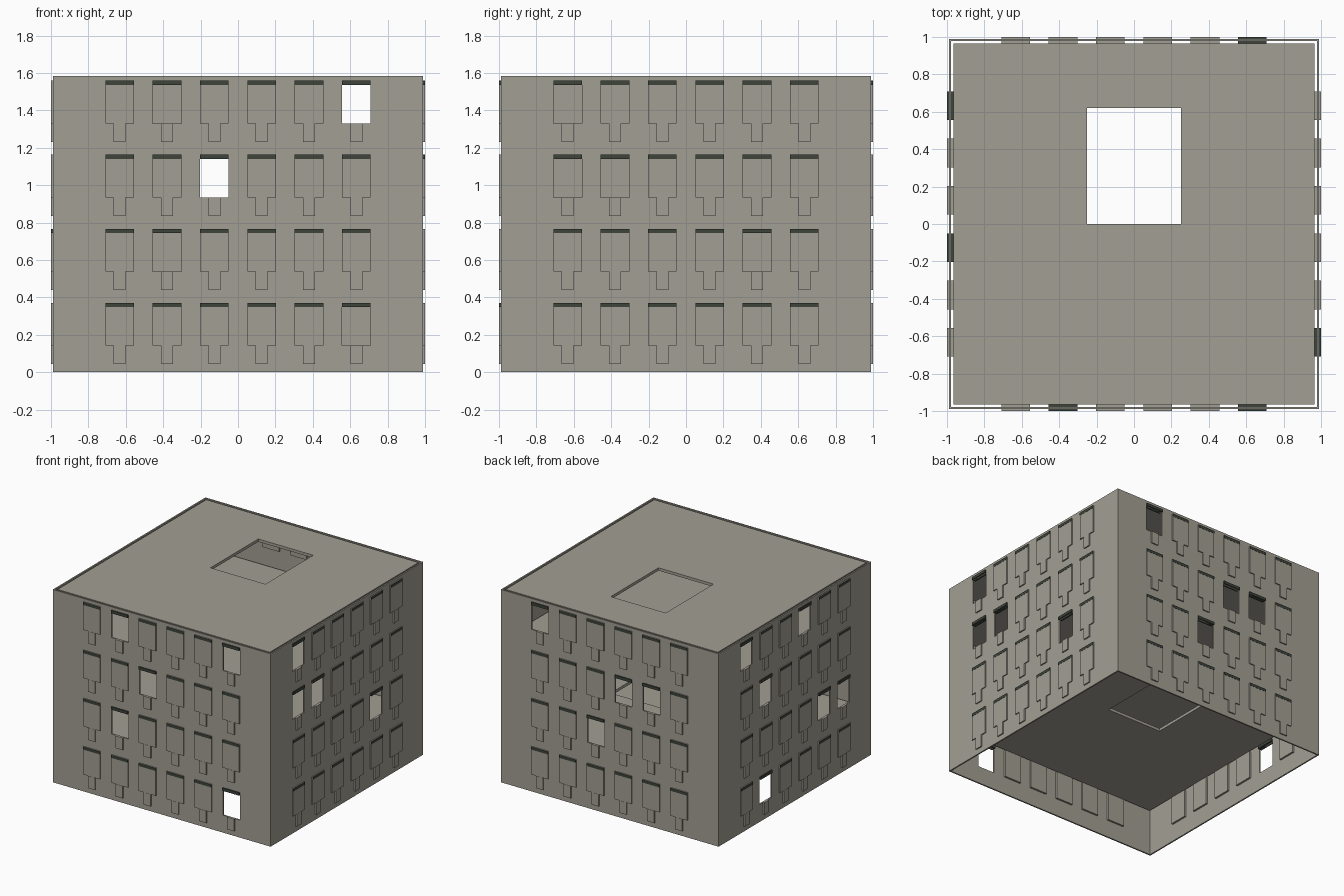
import bpy, bmesh, math
from mathutils import Matrix, Vector

if "Cube" in bpy.data.objects:
    bpy.data.objects.remove(bpy.data.objects["Cube"])

P = 0.396                      # storey height
FLOORS = 4
TOP = P * FLOORS
OUT, INN = 0.99, 0.978         # wall faces
SLAB = 0.965                   # slab half width (leaves a gap to the wall)
COLS = [-0.6325 + 0.253 * i for i in range(6)]
HW = 0.077                     # window half width
Z0, Z1, Z2 = 0.143, 0.348, 0.371   # window sill, head, top of slot
STEM_HW, STEM_Z = 0.032, 0.043


def material(name, col):
    m = bpy.data.materials.new(name)
    m.diffuse_color = (*col, 1)
    m.use_nodes = True
    m.node_tree.nodes["Principled BSDF"].inputs["Base Color"].default_value = m.diffuse_color
    return m


concrete = material("warm grey concrete", (0.365, 0.345, 0.295))
dark = material("dark green grey", (0.047, 0.056, 0.043))


def box(bm, lo, hi, rot=None):
    """Axis aligned box, optionally turned about z onto one facade."""
    lo, hi = Vector(lo), Vector(hi)
    mat = Matrix.Translation((lo + hi) / 2) @ Matrix.Diagonal((*(hi - lo), 1))
    bmesh.ops.create_cube(bm, size=1, matrix=(rot @ mat) if rot else mat)


def finish(bm, name, mat):
    bmesh.ops.recalc_face_normals(bm, faces=bm.faces)
    me = bpy.data.meshes.new(name)
    bm.to_mesh(me)
    bm.free()
    me.materials.append(mat)
    ob = bpy.data.objects.new(name, me)
    bpy.context.collection.objects.link(ob)
    return ob


def ring(name, outer, inner, z0, z1):
    """Rectangular slab or tube with a rectangular hole: (x0, y0, x1, y1)."""
    bm = bmesh.new()

    def loop(r, z):
        return [bm.verts.new(c) for c in ((r[0], r[1], z), (r[2], r[1], z),
                                          (r[2], r[3], z), (r[0], r[3], z))]
    loops = [loop(outer, z0), loop(outer, z1), loop(inner, z1), loop(inner, z0)]
    for k in range(4):
        a, b = loops[k], loops[(k + 1) % 4]
        for i in range(4):
            j = (i + 1) % 4
            bm.faces.new((a[i], a[j], b[j], b[i]))
    return finish(bm, name, concrete)


# Open windows per facade as (row, column), columns left to right seen from outside
FACADES = {
    "front": (0, {(3, 1), (3, 5), (2, 2), (1, 1), (0, 5)}),
    "right": (90, {(3, 0), (2, 0), (2, 1), (1, 4)}),
    "back": (180, {(3, 0), (2, 3), (2, 4), (1, 2)}),
    "left": (270, {(3, 0), (3, 3), (2, 1), (1, 4), (1, 5), (0, 1)}),
}

# Outer walls and floor slabs with the stair opening
walls = ring("outer_walls", (-OUT, -OUT, OUT, OUT), (-INN, -INN, INN, INN), 0, TOP)
for k in range(1, FLOORS + 1):
    name = "roof_slab" if k == FLOORS else "floor_slab_%d" % k
    ring(name, (-SLAB, -SLAB, SLAB, SLAB), (-0.25, 0, 0.25, 0.62), k * P - 0.025, k * P - 0.002)

cut = bmesh.new()
for side, (angle, opened) in FACADES.items():
    rot = Matrix.Rotation(math.radians(angle), 4, 'Z')
    panels, stems, slots = bmesh.new(), bmesh.new(), bmesh.new()
    for row in range(FLOORS):
        z = row * P
        for c, x in enumerate(COLS):
            # narrow panel under every window
            box(stems, (x - STEM_HW, -1, z + STEM_Z),
                (x + STEM_HW, -OUT + 0.004, z + Z0), rot)
            if (row, c) in opened:
                box(cut, (x - HW, -1.1, z + Z0), (x + HW, -0.9, z + Z1), rot)
                box(slots, (x - HW, -1, z + Z1), (x + HW, -0.963, z + Z2), rot)
            else:
                box(panels, (x - HW, -0.9985, z + Z0), (x + HW, -0.963, z + Z2), rot)
                box(slots, (x - HW, -1, z + Z1), (x + HW, -0.998, z + Z2), rot)
    finish(panels, side + "_window_panels", concrete)
    finish(stems, side + "_lower_panels", concrete)
    finish(slots, side + "_window_slots", dark)

# Cut the open windows through the walls
cutter = finish(cut, "window_cutter", concrete)
cutter.hide_render = True
mod = walls.modifiers.new("open windows", 'BOOLEAN')
mod.operation = 'DIFFERENCE'
mod.solver = 'EXACT'
mod.object = cutter
bpy.context.view_layer.objects.active = walls
bpy.ops.object.modifier_apply(modifier=mod.name)
bpy.data.objects.remove(cutter, do_unlink=True)
